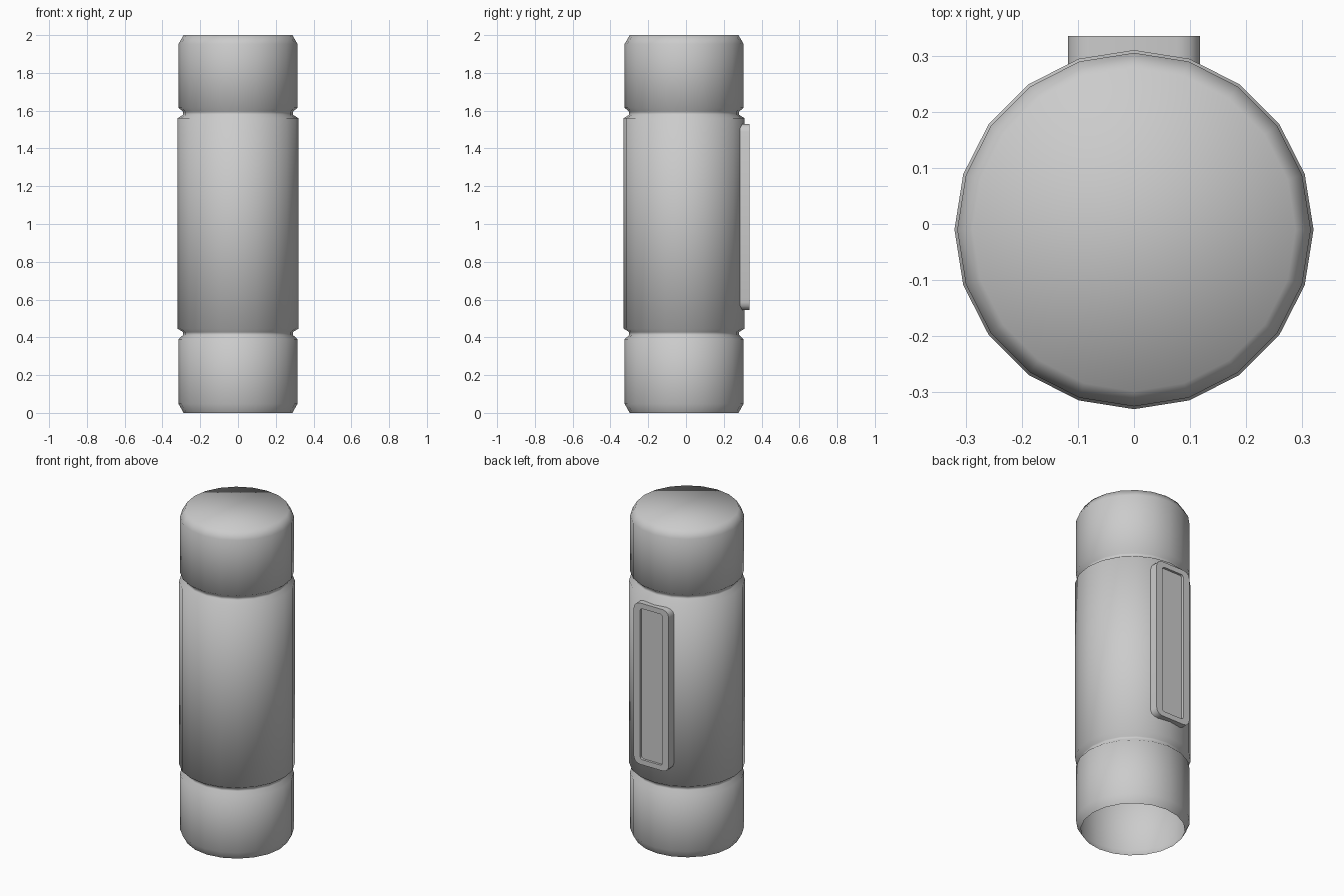
import bpy, bmesh
from math import cos, sin, pi, radians

if "Cube" in bpy.data.objects:
    bpy.data.objects.remove(bpy.data.objects["Cube"])

SIDES = 20
CY = -0.01


def finish(name, bm, angle):
    bmesh.ops.recalc_face_normals(bm, faces=bm.faces[:])
    me = bpy.data.meshes.new(name)
    bm.to_mesh(me)
    bm.free()
    ob = bpy.data.objects.new(name, me)
    bpy.context.collection.objects.link(ob)
    bpy.ops.object.select_all(action='DESELECT')
    ob.select_set(True)
    bpy.context.view_layer.objects.active = ob
    if angle is None:
        bpy.ops.object.shade_smooth()
    else:
        bpy.ops.object.shade_smooth_by_angle(angle=radians(angle))
    return ob


def loft(bm, loops):
    """Join equal-length closed loops of points with quads, cap the last one."""
    rings = [[bm.verts.new(p) for p in loop] for loop in loops]
    n = len(rings[0])
    for a, b in zip(rings, rings[1:]):
        for i in range(n):
            j = (i + 1) % n
            bm.faces.new((a[i], a[j], b[j], b[i]))
    bm.faces.new(rings[-1])


# Canister: turned shell with two grooves, open underneath
profile = [(0.288, 0.0), (0.315, 0.048), (0.315, 0.39), (0.291, 0.412),
           (0.291, 0.428), (0.32, 0.446), (0.32, 1.56), (0.291, 1.578),
           (0.291, 1.595), (0.315, 1.615), (0.315, 1.953), (0.288, 2.0)]
bm = bmesh.new()
loft(bm, [[(r * cos(2 * pi * i / SIDES), CY + r * sin(2 * pi * i / SIDES), z)
           for i in range(SIDES)] for r, z in profile])
finish("canister_body", bm, None)


# Back plate: rounded frame with a shallow recessed panel
def rounded(hx, hz, rad, y, steps=3, zc=1.037):
    pts = []
    for k, (sx, sz) in enumerate([(1, 1), (-1, 1), (-1, -1), (1, -1)]):
        for s in range(steps + 1):
            a = pi / 2 * (k + s / steps)
            pts.append((sx * (hx - rad) + rad * cos(a), y,
                        zc + sz * (hz - rad) + rad * sin(a)))
    return pts


bm = bmesh.new()
loft(bm, [rounded(0.118, 0.492, 0.04, 0.27),
          rounded(0.118, 0.492, 0.04, 0.335),
          rounded(0.075, 0.46, 0.015, 0.335),
          rounded(0.075, 0.46, 0.015, 0.321)])
finish("back_plate", bm, 35)
